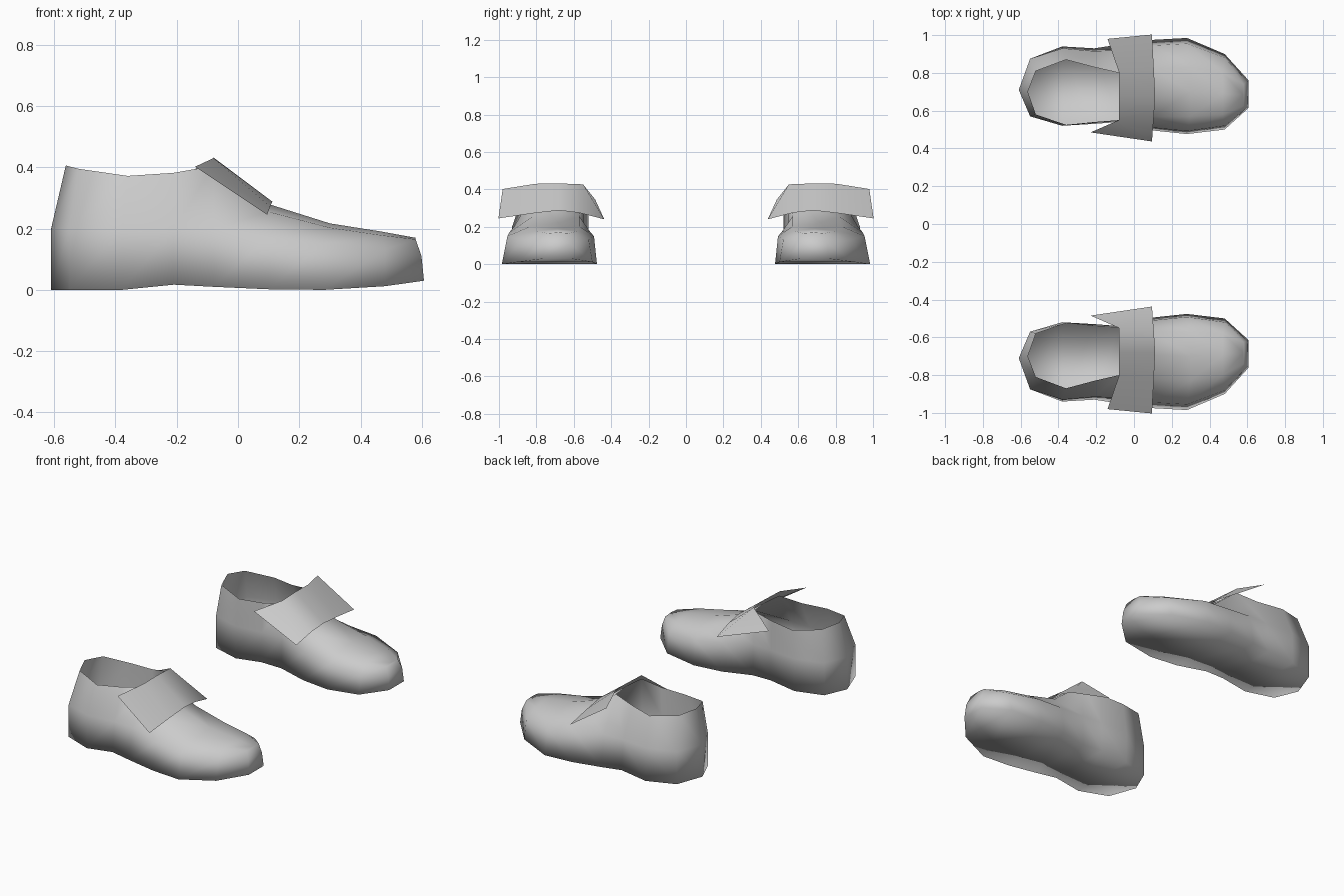
import bpy, bmesh

if "Cube" in bpy.data.objects:
    bpy.data.objects.remove(bpy.data.objects["Cube"])

grey = bpy.data.materials.new("grey leather")
grey.diffuse_color = (0.6, 0.6, 0.6, 1)
grey.use_nodes = True
grey.node_tree.nodes["Principled BSDF"].inputs["Base Color"].default_value = grey.diffuse_color

# Stations heel to toe: x, sole z, outer/inner y at base,
# mid z, outer/inner y at mid, top x, top z, outer/inner y at top
STATIONS = [
    (-0.55, 0.00, 0.875, 0.57, 0.20, 0.875, 0.57, -0.52, 0.395, 0.81, 0.58),
    (-0.38, 0.00, 0.94, 0.52, 0.20, 0.93, 0.52, -0.36, 0.372, 0.87, 0.525),
    (-0.21, 0.017, 0.93, 0.53, 0.20, 0.915, 0.535, -0.21, 0.382, 0.83, 0.54),
    (-0.08, 0.01, 0.95, 0.54, 0.20, 0.92, 0.545, -0.08, 0.405, 0.80, 0.55),
    (0.10, 0.002, 0.975, 0.495, 0.17, 0.945, 0.51, 0.10, 0.255, 0.82, 0.57),
    (0.28, 0.00, 0.985, 0.476, 0.15, 0.955, 0.492, 0.30, 0.203, 0.83, 0.57),
    (0.48, 0.012, 0.90, 0.50, 0.13, 0.88, 0.52, 0.47, 0.178, 0.80, 0.58),
    (0.607, 0.03, 0.76, 0.615, 0.11, 0.755, 0.62, 0.58, 0.165, 0.74, 0.625),
]
RIDGE = {3: 0.415, 4: 0.28, 5: 0.217, 6: 0.19, 7: 0.17}   # instep centre height


def finish(bm, name):
    bmesh.ops.recalc_face_normals(bm, faces=bm.faces)
    mesh = bpy.data.meshes.new(name)
    bm.to_mesh(mesh)
    bm.free()
    mesh.materials.append(grey)
    for p in mesh.polygons:
        p.use_smooth = True
    ob = bpy.data.objects.new(name, mesh)
    bpy.context.collection.objects.link(ob)


def shoe_body(side, name):
    bm = bmesh.new()
    V = lambda x, y, z: bm.verts.new((x, y * side, z))
    # heel seam
    heel = [V(-0.61, 0.71, 0), V(-0.61, 0.71, 0.2), V(-0.562, 0.70, 0.406)]
    rows = []
    for i, (x, zb, bo, bi, mz, mo, mi, tx, tz, to, ti) in enumerate(STATIONS):
        mx = 0.7 * x + 0.3 * tx if x > 0.5 else x
        rows.append({
            "out": [V(x, bo, zb), V(mx, mo, mz), V(tx, to, tz)],
            "in": [V(x, bi, zb), V(mx, mi, mz), V(tx, ti, tz)],
            "ridge": V(tx, (to + ti) / 2, RIDGE[i]) if i in RIDGE else None})
    # heel walls and sole tip
    for s in ("out", "in"):
        for k in range(2):
            bm.faces.new((heel[k], heel[k + 1], rows[0][s][k + 1], rows[0][s][k]))
    bm.faces.new((heel[0], rows[0]["out"][0], rows[0]["in"][0]))
    # walls, sole and instep
    for a, b in zip(rows, rows[1:]):
        for s in ("out", "in"):
            for k in range(2):
                bm.faces.new((a[s][k], a[s][k + 1], b[s][k + 1], b[s][k]))
            if a["ridge"]:
                bm.faces.new((a[s][2], a["ridge"], b["ridge"], b[s][2]))
        bm.faces.new((a["out"][0], a["in"][0], b["in"][0], b["out"][0]))
    # toe cap
    t = rows[-1]
    for k in range(2):
        bm.faces.new((t["out"][k], t["out"][k + 1], t["in"][k + 1], t["in"][k]))
    bm.faces.new((t["out"][2], t["ridge"], t["in"][2]))
    finish(bm, name)


def strap(side, name):
    bm = bmesh.new()
    upper = [(-0.14, 0.98, 0.402), (-0.08, 0.805, 0.43), (-0.08, 0.68, 0.432),
             (-0.08, 0.55, 0.427), (-0.23, 0.485, 0.345)]
    lower = [(0.095, 1.003, 0.245), (0.105, 0.82, 0.272), (0.112, 0.68, 0.288),
             (0.105, 0.57, 0.275), (0.095, 0.437, 0.24)]
    u, l = ([bm.verts.new((x, y * side, z)) for x, y, z in r] for r in (upper, lower))
    for i in range(4):
        bm.faces.new((u[i], l[i], l[i + 1], u[i + 1]))
    finish(bm, name)
    # single sheet: make the outer face point upwards
    mesh = bpy.data.objects[name].data
    if mesh.polygons[1].normal.z < 0:
        mesh.flip_normals()


for side, label in ((1, "left"), (-1, "right")):
    shoe_body(side, label + "_shoe_body")
    strap(side, label + "_shoe_strap")
